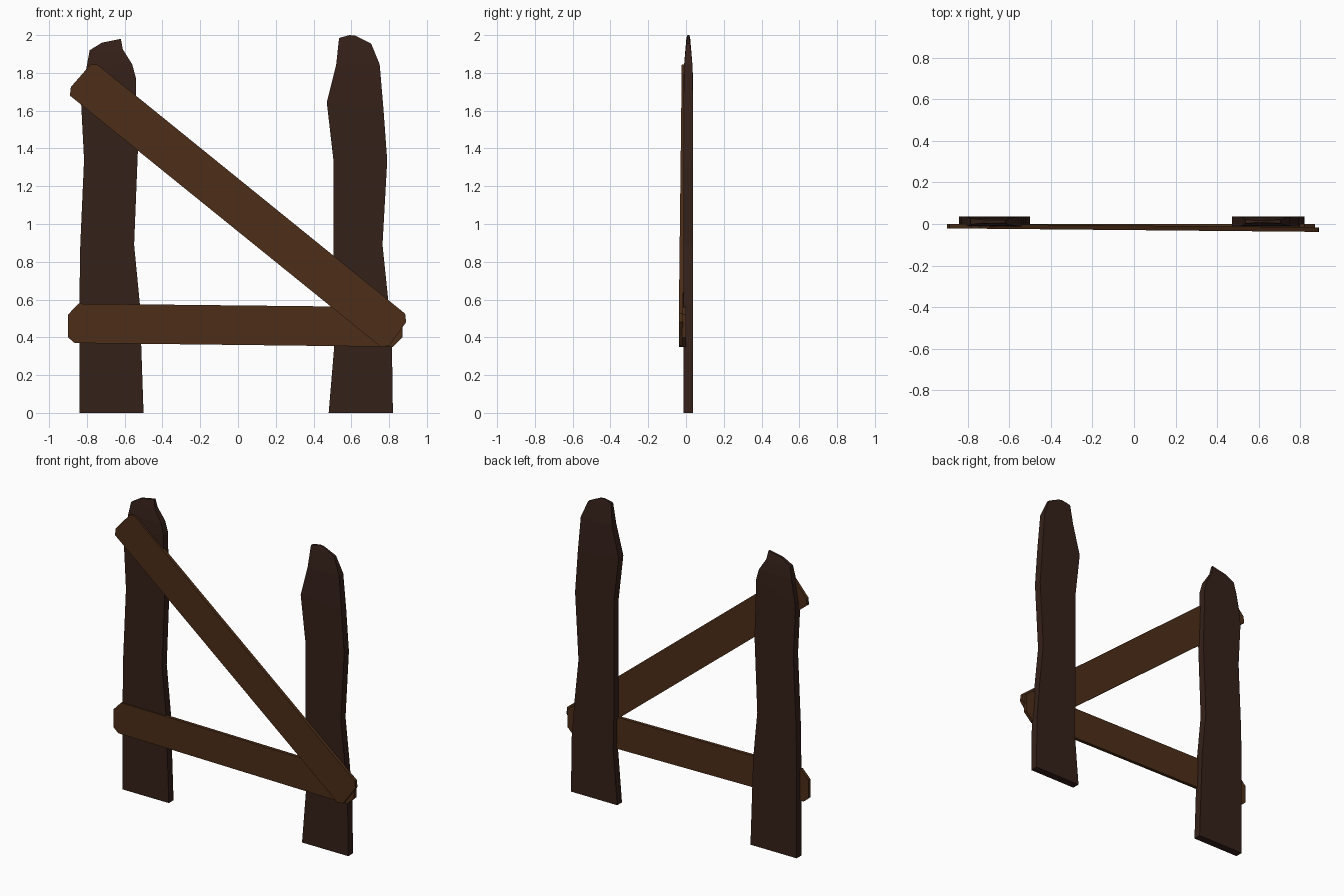
import bpy, bmesh

if "Cube" in bpy.data.objects:
    bpy.data.objects.remove(bpy.data.objects["Cube"])


def material(name, rgb):
    m = bpy.data.materials.new(name)
    m.diffuse_color = (*rgb, 1)
    m.use_nodes = True
    m.node_tree.nodes["Principled BSDF"].inputs["Base Color"].default_value = m.diffuse_color
    return m


DARK = material("dark_wood", (0.036, 0.015, 0.010))
BROWN = material("brown_wood", (0.072, 0.027, 0.009))


def finish(bm, name, mat):
    bmesh.ops.recalc_face_normals(bm, faces=bm.faces)
    mesh = bpy.data.meshes.new(name)
    bm.to_mesh(mesh)
    bm.free()
    mesh.materials.append(mat)
    bpy.context.collection.objects.link(bpy.data.objects.new(name, mesh))


def post(name, rows, yc=0.012):
    """Loft four-cornered sections: (left x, left z, right x, right z, half thickness)."""
    bm = bmesh.new()
    rings = []
    for xl, zl, xr, zr, h in rows:
        corners = ((xl, yc - h, zl), (xr, yc - h, zr), (xr, yc + h, zr), (xl, yc + h, zl))
        rings.append([bm.verts.new(c) for c in corners])
    for a, b in zip(rings, rings[1:]):
        for i in range(4):
            j = (i + 1) % 4
            bm.faces.new((a[i], a[j], b[j], b[i]))
    bm.faces.new(rings[0])
    bm.faces.new(rings[-1])
    finish(bm, name, DARK)


def plank(name, outline, y_left, y_right, h=0.011):
    """Extrude an x-z outline; the centre plane leans from y_left to y_right."""
    bm = bmesh.new()
    mid = lambda x: y_left + (y_right - y_left) * (x + 0.9) / 1.8
    front = [bm.verts.new((x, mid(x) - h, z)) for x, z in outline]
    back = [bm.verts.new((x, mid(x) + h, z)) for x, z in outline]
    bm.faces.new(front)
    bm.faces.new(back[::-1])
    n = len(outline)
    for i in range(n):
        j = (i + 1) % n
        bm.faces.new((front[i], front[j], back[j], back[i]))
    finish(bm, name, BROWN)


T = 0.025
# Upright posts with worn, thinned tops
post("left_post", [
    (-.84, 0, -.50, 0, T), (-.84, .58, -.52, .58, T), (-.835, .89, -.55, .89, T),
    (-.815, 1.34, -.53, 1.39, T), (-.83, 1.63, -.54, 1.69, T), (-.825, 1.70, -.54, 1.77, T),
    (-.80, 1.84, -.56, 1.845, .022), (-.785, 1.92, -.61, 1.925, .014),
    (-.72, 1.96, -.62, 1.98, .007)])
post("right_post", [
    (.48, 0, .82, 0, T), (.51, .36, .815, .36, T), (.505, .58, .795, .60, T),
    (.505, .89, .765, .89, T), (.505, 1.34, .79, 1.335, T), (.47, 1.645, .77, 1.61, T),
    (.52, 1.845, .75, 1.845, .022), (.535, 1.985, .705, 1.955, .010),
    (.59, 2.0, .62, 1.997, .005)])

# Cross planks with chipped corners
plank("lower_rail", [
    (-.90, .40), (-.865, .37), (.82, .35), (.87, .40),
    (.87, .52), (.82, .56), (-.845, .578), (-.90, .52)], -.011, -.011)
plank("diagonal_brace", [
    (-.89, 1.68), (.755, .35), (.80, .355), (.89, .48),
    (.885, .525), (-.745, 1.845), (-.78, 1.845), (-.885, 1.725)], -.010, -.027)
